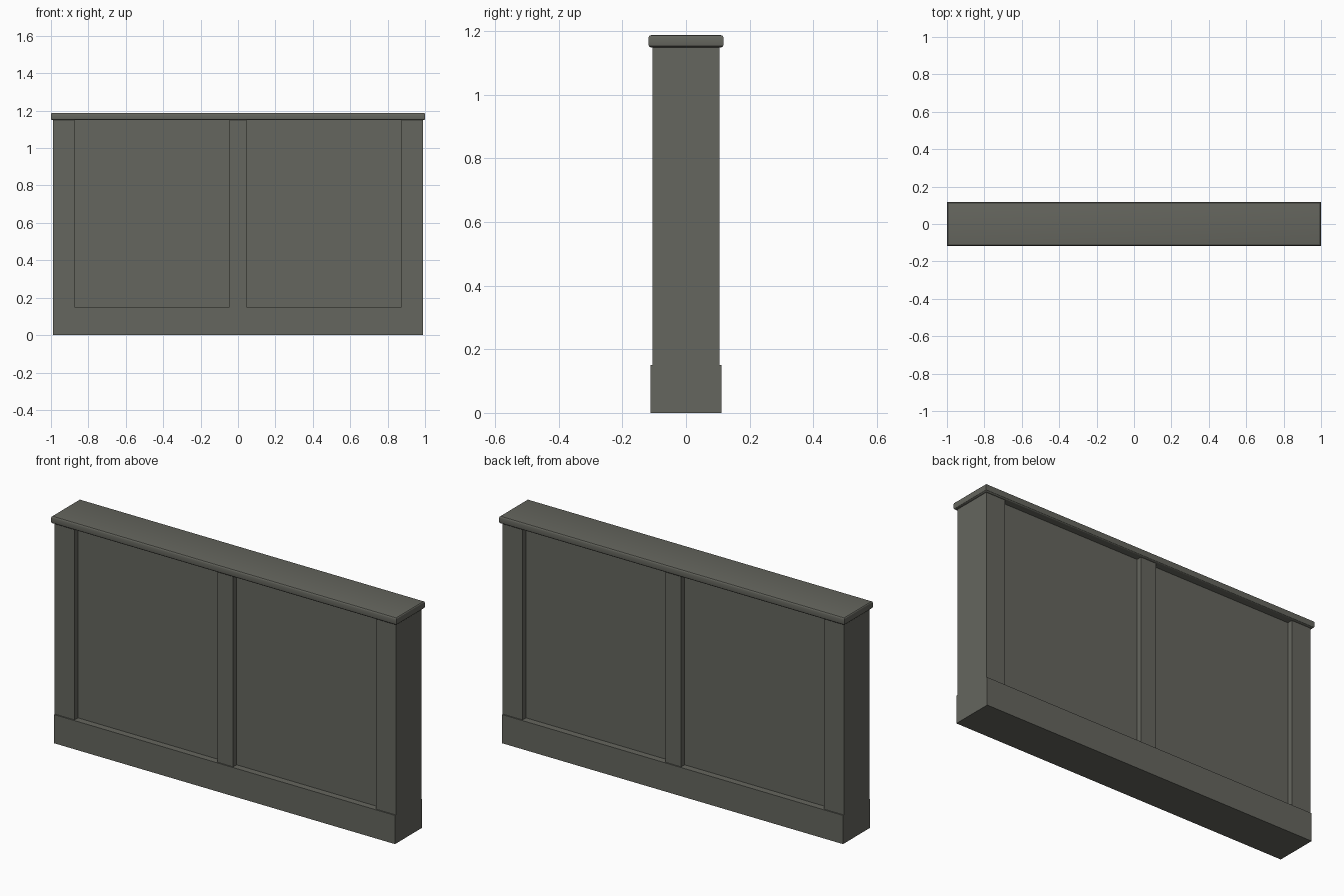
import bpy
import bmesh

old = bpy.data.objects.get("Cube")
if old:
    bpy.data.objects.remove(old, do_unlink=True)

# Main levels and half sizes
BASE_TOP, CAP_BOTTOM, CAP_TOP = 0.15, 1.149, 1.188
HALF_LENGTH, POST_INNER, MULLION = 0.988, 0.873, 0.046
POST_DEPTH, BASE_DEPTH, CAP_DEPTH, PANEL_DEPTH = 0.1055, 0.112, 0.118, 0.077

stone = bpy.data.materials.new("grey stone")
stone.use_nodes = True
colour = (0.13, 0.132, 0.112, 1)
stone.diffuse_color = colour
stone.node_tree.nodes["Principled BSDF"].inputs["Base Color"].default_value = colour


def box(name, x0, x1, half_depth, z0, z1, rounding=0):
    """Box centred in depth, optionally with rounded horizontal edges."""
    bm = bmesh.new()
    bmesh.ops.create_cube(bm, size=1)
    for v in bm.verts:
        v.co.x = x1 if v.co.x > 0 else x0
        v.co.y = half_depth if v.co.y > 0 else -half_depth
        v.co.z = z1 if v.co.z > 0 else z0
    if rounding:
        level = [e for e in bm.edges if abs(e.verts[0].co.z - e.verts[1].co.z) < 0.001]
        bmesh.ops.bevel(bm, geom=level, offset=rounding, segments=3,
                        profile=0.5, affect='EDGES')
    bmesh.ops.recalc_face_normals(bm, faces=bm.faces)
    mesh = bpy.data.meshes.new(name)
    bm.to_mesh(mesh)
    bm.free()
    mesh.materials.append(stone)
    obj = bpy.data.objects.new(name, mesh)
    bpy.context.collection.objects.link(obj)
    return obj


# Plinth and recessed infill
box("plinth", -HALF_LENGTH, HALF_LENGTH, BASE_DEPTH, 0, BASE_TOP)
box("recessed_panel", -POST_INNER, POST_INNER, PANEL_DEPTH, BASE_TOP, CAP_BOTTOM)

# Uprights
box("right_post", -HALF_LENGTH, -POST_INNER, POST_DEPTH, BASE_TOP, CAP_BOTTOM)
box("left_post", POST_INNER, HALF_LENGTH, POST_DEPTH, BASE_TOP, CAP_BOTTOM)
box("middle_post", -MULLION, MULLION, POST_DEPTH, BASE_TOP, CAP_BOTTOM)

# Coping with softened edges
coping = box("coping", -1, 1, CAP_DEPTH, CAP_BOTTOM, CAP_TOP, rounding=0.009)
bpy.ops.object.select_all(action='DESELECT')
coping.select_set(True)
bpy.context.view_layer.objects.active = coping
bpy.ops.object.shade_smooth_by_angle()
